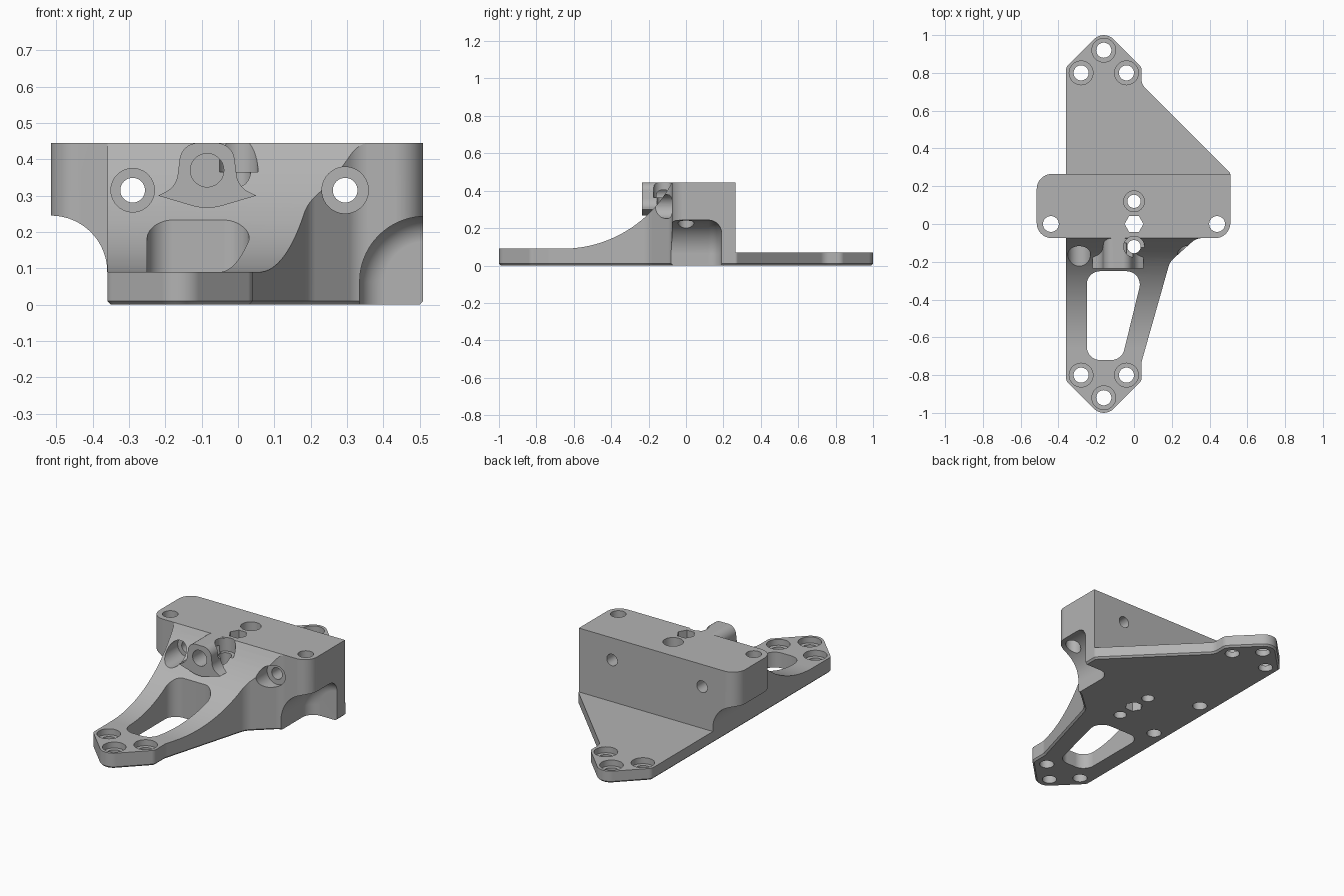
import bpy, bmesh
from math import sin, cos, pi, tan, sqrt
from mathutils import Vector

if "Cube" in bpy.data.objects:
    bpy.data.objects.remove(bpy.data.objects["Cube"])

metal = bpy.data.materials.new("grey_metal")
metal.use_nodes = True
GREY = (0.45, 0.45, 0.45, 1)
metal.diffuse_color = GREY
metal.node_tree.nodes["Principled BSDF"].inputs["Base Color"].default_value = GREY


def arc(cx, cy, r, a0, a1, n=24):
    """Points on a circular arc, angles in units of pi."""
    angles = [pi * (a0 + (a1 - a0) * i / n) for i in range(n + 1)]
    return [(cx + r * cos(a), cy + r * sin(a)) for a in angles]


def rounded(corners, n=10):
    """Fillet each (x, y, radius) corner of a polygon."""
    out = []
    for i, (x, y, r) in enumerate(corners):
        p = Vector((x, y))
        if r == 0:
            out.append((x, y))
            continue
        a = (Vector(corners[i - 1][:2]) - p).normalized()
        b = (Vector(corners[(i + 1) % len(corners)][:2]) - p).normalized()
        half = a.angle(b) / 2
        centre = p + (a + b).normalized() * (r / sin(half))
        start = p + a * (r / tan(half)) - centre
        end = p + b * (r / tan(half)) - centre
        for k in range(n + 1):
            out.append(tuple(centre + start.lerp(end, k / n).normalized() * r))
    return out


def prism(name, pts, axis, lo, hi, bevel=None):
    """Extrude a 2D profile along an axis; bevel = (end, offset, segments)."""
    place = {"x": lambda u, v, t: (t, u, v),
             "y": lambda u, v, t: (u, t, v),
             "z": lambda u, v, t: (u, v, t)}[axis]
    bm = bmesh.new()
    ends = [[bm.verts.new(place(u, v, t)) for u, v in pts] for t in (lo, hi)]
    caps = [bm.faces.new(e) for e in ends]
    for i in range(len(pts)):
        j = (i + 1) % len(pts)
        bm.faces.new((ends[0][i], ends[0][j], ends[1][j], ends[1][i]))
    bmesh.ops.recalc_face_normals(bm, faces=bm.faces)
    if bevel:
        end, offset, segments = bevel
        bmesh.ops.bevel(bm, geom=list(caps[end].edges), offset=offset,
                        segments=segments, profile=0.5, affect="EDGES")
    mesh = bpy.data.meshes.new(name)
    bm.to_mesh(mesh)
    bm.free()
    mesh.materials.append(metal)
    ob = bpy.data.objects.new(name, mesh)
    bpy.context.collection.objects.link(ob)
    return ob


def combine(target, tool, operation="DIFFERENCE"):
    """Apply a boolean and discard the tool."""
    tool.hide_render = True
    mod = target.modifiers.new("cut", "BOOLEAN")
    mod.operation, mod.solver, mod.object = operation, "EXACT", tool
    graph = bpy.context.evaluated_depsgraph_get()
    result = bpy.data.meshes.new_from_object(target.evaluated_get(graph))
    target.modifiers.clear()
    target.data = result
    bpy.data.objects.remove(tool)


def drill(target, u, v, r, axis, lo, hi, sides=40):
    combine(target, prism("drill", arc(u, v, r, 0, 2, sides)[:-1], axis, lo, hi))


TOP, FRONT, BACK = 0.445, -0.075, 0.265

# Full footprint, raised to block height
outline = rounded([
    (-0.16, -1.03, 0.0725), (0.04, -0.83, 0.04), (0.04, -0.73, 0.06),
    (0.19, -0.2, 0.1), (0.33, FRONT, 0.08), (0.51, FRONT, 0.08),
    (0.51, 0.27, 0.02), (0.04, 0.74, 0.06), (0.04, 0.83, 0.04),
    (-0.16, 1.03, 0.0725), (-0.36, 0.83, 0.04), (-0.36, -0.83, 0.04)])
bracket = prism("bracket", outline, "z", 0, TOP, (0, 0.01, 1))

# Sweep of the front arm and step down to the back plate
R, START = 0.66, -0.66
sweep = [(-1.2, 0.09)]
for i in range(33):
    y = START + (FRONT - START) * i / 32
    sweep.append((y, 0.09 + R - sqrt(R * R - (y - START) ** 2)))
sweep += [(FRONT, 0.7), (-1.2, 0.7)]
combine(bracket, prism("sweep_cutter", sweep, "x", -0.7, 0.7))
step = [(BACK, 0.07), (1.2, 0.07), (1.2, 0.7), (BACK, 0.7)]
combine(bracket, prism("step_cutter", step, "x", -0.7, 0.7))

# Overhanging side wing with a quarter-round underside
wing = prism("wing", rounded([
    (-0.515, FRONT, 0.08), (-0.3, FRONT, 0), (-0.3, BACK, 0),
    (-0.515, BACK, 0.08)]), "z", 0.05, TOP)
under = [(-0.7, -0.1), (-0.36, -0.1)] + arc(-0.515, 0.09, 0.155, 0, 0.5) + [(-0.7, 0.245)]
combine(wing, prism("wing_cutter", under, "y", -0.5, 0.5))
combine(bracket, wing, "UNION")

# Rounded pocket under the opposite corner
pocket = [(0.7, -0.2), (0.335, -0.2)] + arc(0.515, 0.063, 0.18, 1, 0.5) + [(0.7, 0.243)]
combine(bracket, prism("pocket_cutter", pocket, "y", -0.3, 0.19, (1, 0.07, 8)))

# Window through the arm
window = rounded([(-0.25, -0.72, 0.07), (-0.065, -0.72, 0.07),
                  (0.05, -0.25, 0.07), (-0.25, -0.25, 0.07)])
combine(bracket, prism("window_cutter", window, "z", -0.1, 0.6))

# Flared boss with a bore
boss = rounded([
    (-0.22, 0.3, 0), (-0.085, 0.26, 0.15), (0.05, 0.3, 0),
    (0.0, 0.325, 0.06), (-0.015, TOP, 0.05), (-0.155, TOP, 0.05),
    (-0.17, 0.325, 0.06)])
combine(bracket, prism("boss", boss, "y", -0.235, -0.04), "UNION")
drill(bracket, -0.085, 0.37, 0.046, "y", -0.4, -0.1)

# Counterbored screw holes at both tips
for side, height in ((-1, 0.09), (1, 0.07)):
    for x, y in ((-0.28, 0.8), (-0.04, 0.8), (-0.16, 0.92)):
        drill(bracket, x, side * y, 0.04, "z", -0.1, 0.3)
        drill(bracket, x, side * y, 0.063, "z", height - 0.035, 0.3)

# Horizontal counterbored holes
for x, r in ((-0.29, 0.06), (0.295, 0.064)):
    drill(bracket, x, 0.315, 0.034, "y", -0.5, 0.5)
    drill(bracket, x, 0.315, r, "y", -0.5, -0.06)

# Vertical holes through the block
for x in (-0.44, 0.44):
    drill(bracket, x, 0, 0.042, "z", -0.1, 0.6)
for y in (-0.12, 0.12):
    drill(bracket, 0, y, 0.035, "z", -0.1, 0.6)
    drill(bracket, 0, y, 0.055, "z", 0.365, 0.6)
drill(bracket, 0, 0, 0.05, "z", -0.1, 0.6, 6)

# Blind holes in the underside
for y in (-0.155, 0.24):
    drill(bracket, -0.275, y, 0.04, "z", -0.1, 0.05)

# Smooth curved walls, crisp edges
bpy.ops.object.select_all(action="DESELECT")
bracket.select_set(True)
bpy.context.view_layer.objects.active = bracket
bpy.ops.object.shade_smooth_by_angle(angle=pi / 7)
normals = bracket.modifiers.new("normals", "WEIGHTED_NORMAL")
normals.keep_sharp = True
